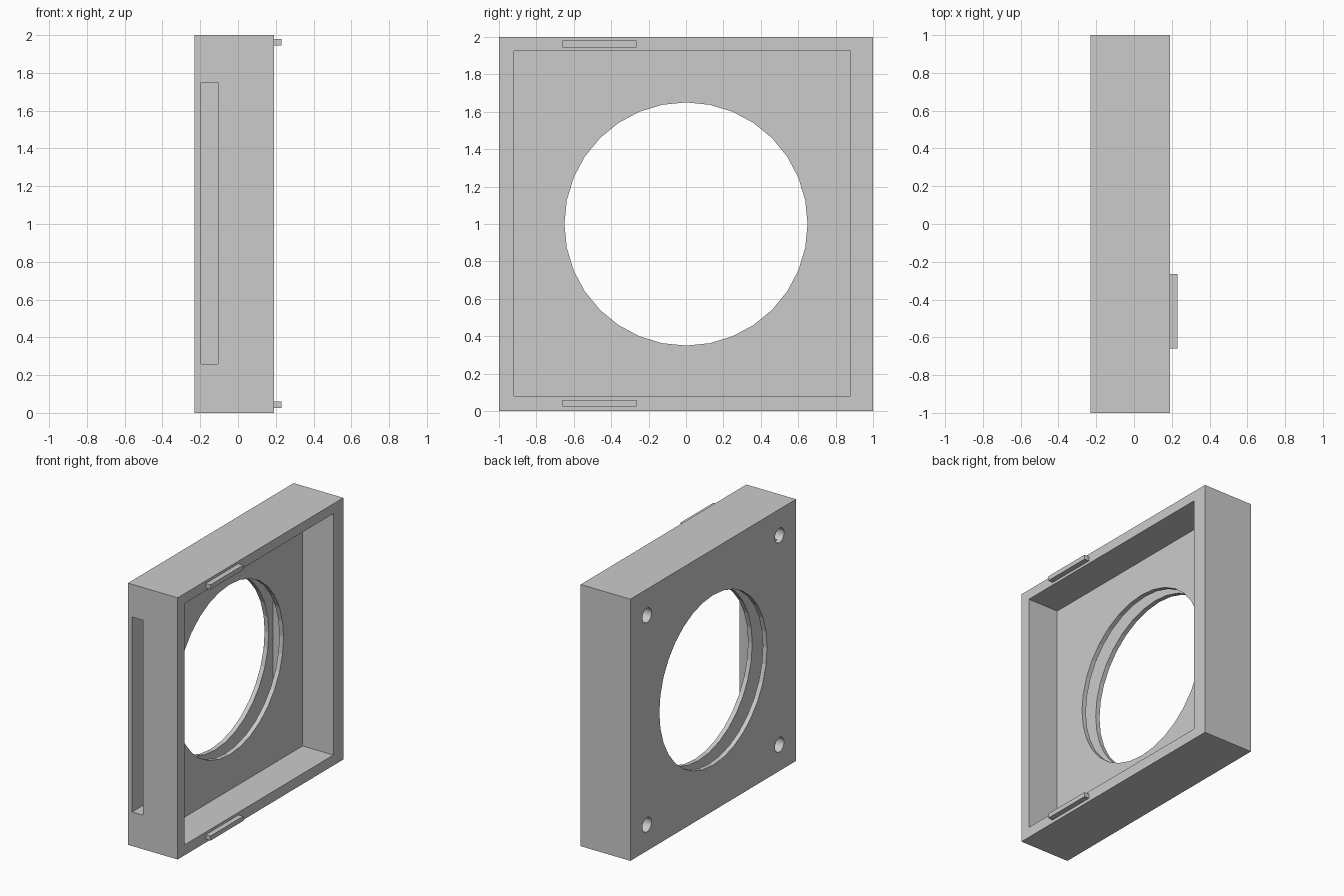
import bpy
from math import pi

if "Cube" in bpy.data.objects:
    bpy.data.objects.remove(bpy.data.objects["Cube"])


def box(name, x, y, z):
    """Box spanning the given (min, max) ranges."""
    spans = (x, y, z)
    bpy.ops.mesh.primitive_cube_add(size=1, location=[(a + b) / 2 for a, b in spans])
    ob = bpy.context.object
    ob.name = name
    ob.scale = [b - a for a, b in spans]
    bpy.ops.object.transform_apply(location=True, rotation=True, scale=True)
    return ob


def cylinder_x(name, x, y, z, radius, sides):
    """Cylinder along x spanning the (min, max) range."""
    bpy.ops.mesh.primitive_cylinder_add(
        vertices=sides, radius=radius, depth=x[1] - x[0],
        location=((x[0] + x[1]) / 2, y, z), rotation=(0, pi / 2, 0))
    ob = bpy.context.object
    ob.name = name
    bpy.ops.object.transform_apply(location=True, rotation=True, scale=True)
    return ob


def cut(target, cutter):
    """Subtract the cutter from the target and remove it."""
    mod = target.modifiers.new(cutter.name, 'BOOLEAN')
    mod.operation = 'DIFFERENCE'
    mod.solver = 'EXACT'
    mod.object = cutter
    bpy.context.view_layer.objects.active = target
    bpy.ops.object.modifier_apply(modifier=mod.name)
    bpy.data.objects.remove(cutter, do_unlink=True)


# Square frame body
frame = box("frame_body", (-0.23, 0.19), (-1, 1), (0, 2))

# Open cavity on the right side
cut(frame, box("cavity", (-0.07, 0.4), (-0.92, 0.88), (0.08, 1.925)))

# Slide-in slot from the front face, inside the back plate
cut(frame, box("slide_slot", (-0.195, -0.105), (-1.2, 0.7), (0.26, 1.75)))

# Round opening through both plates
cut(frame, cylinder_x("round_opening", (-0.4, 0.0), 0, 1, 0.65, 32))

# Blind screw holes in the corners of the back plate
for y in (-0.8, 0.8):
    for z in (0.2, 1.8):
        cut(frame, cylinder_x("screw_hole", (-0.4, -0.13), y, z, 0.055, 32))

# Locating tabs on the top and bottom rims
for name, z in (("lower_tab", (0.025, 0.06)), ("upper_tab", (1.945, 1.98))):
    box(name, (0.18, 0.23), (-0.66, -0.265), z)
